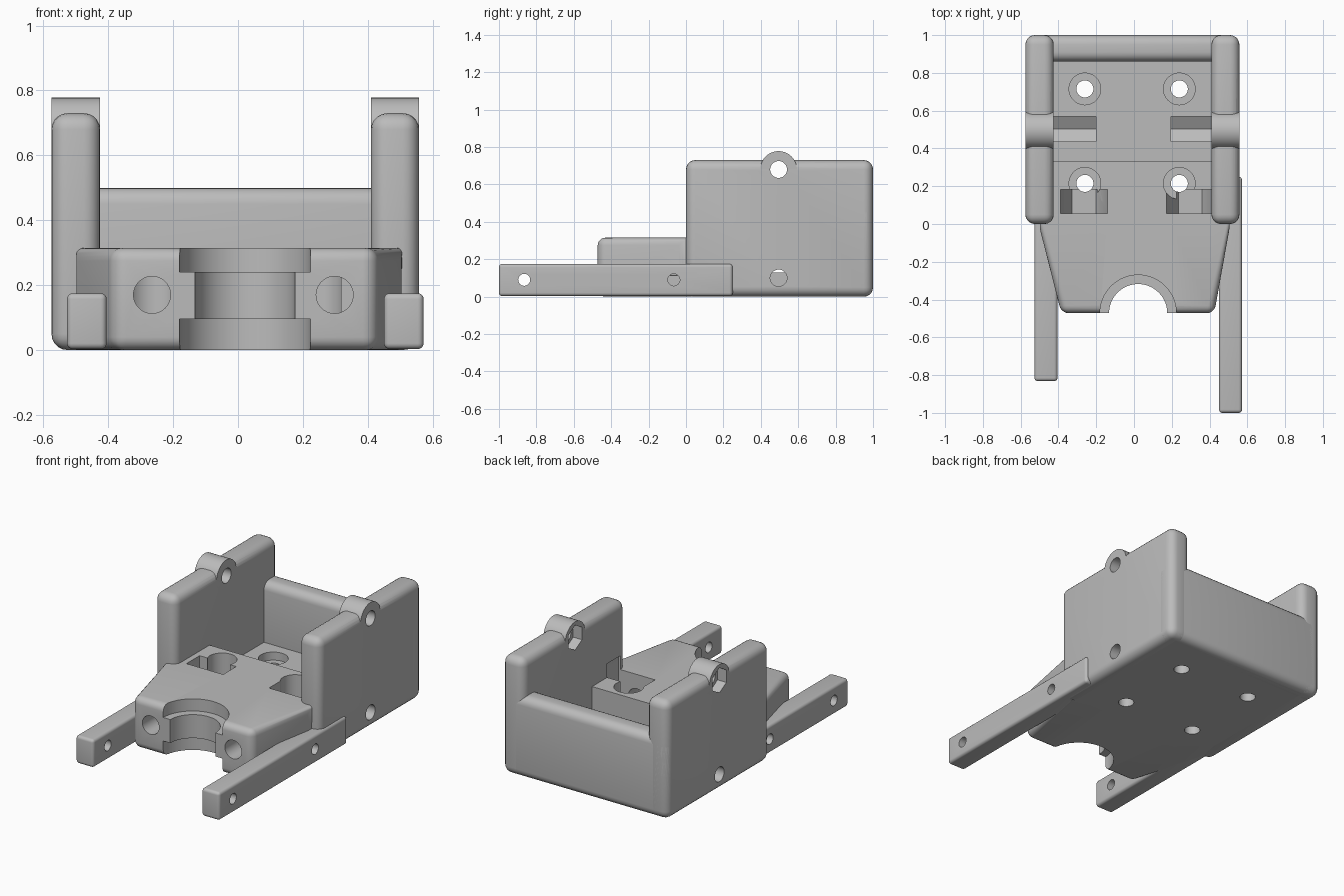
import bpy, bmesh, math

if "Cube" in bpy.data.objects:
    bpy.data.objects.remove(bpy.data.objects["Cube"], do_unlink=True)

GREY = (0.5, 0.5, 0.5, 1.0)
mat = bpy.data.materials.new("plain_grey")
mat.use_nodes = True
mat.diffuse_color = GREY
mat.node_tree.nodes["Principled BSDF"].inputs["Base Color"].default_value = GREY

PLACE = {
    "x": lambda a, b, t: (t, a, b),
    "y": lambda a, b, t: (a, t, b),
    "z": lambda a, b, t: (a, b, t),
}
parts, cutters = [], []


def prism(name, outline, axis, lo, hi, bevel=0, sharp=None, store=parts):
    """Extrude an outline along an axis and round its edges."""
    bm = bmesh.new()
    rings = [[bm.verts.new(PLACE[axis](a, b, t)) for a, b in outline] for t in (lo, hi)]
    for ring in rings:
        bm.faces.new(ring)
    n = len(outline)
    for i in range(n):
        j = (i + 1) % n
        bm.faces.new((rings[0][i], rings[0][j], rings[1][j], rings[1][i]))
    bmesh.ops.recalc_face_normals(bm, faces=bm.faces)
    if bevel:
        edges = [e for e in bm.edges
                 if not (sharp and sharp((e.verts[0].co + e.verts[1].co) / 2))]
        bmesh.ops.bevel(bm, geom=edges, offset=bevel, segments=5, profile=0.5,
                        affect="EDGES", clamp_overlap=True)
    mesh = bpy.data.meshes.new(name)
    bm.to_mesh(mesh)
    bm.free()
    mesh.materials.append(mat)
    obj = bpy.data.objects.new(name, mesh)
    bpy.context.scene.collection.objects.link(obj)
    store.append(obj)
    return obj


def box(name, x, y, z, bevel=0, **kw):
    outline = [(x[0], y[0]), (x[1], y[0]), (x[1], y[1]), (x[0], y[1])]
    return prism(name, outline, "z", z[0], z[1], bevel, **kw)


def circle(a, b, r, n=40, turn=0.0):
    steps = [turn + math.tau * i / n for i in range(n)]
    return [(a + r * math.cos(s), b + r * math.sin(s)) for s in steps]


def hole(a, b, r, axis, lo, hi, n=40, turn=0.0):
    prism("cutter", circle(a, b, r, n, turn), axis, lo, hi, store=cutters)


def pocket(x, y, z):
    box("cutter", x, y, z, store=cutters)


# Tray: floor, side walls, back wall
box("floor", (-0.5, 0.48), (0.06, 0.95), (0, 0.13))
WALLS = {"right": (-0.575, -0.425), "left": (0.41, 0.558)}
for side, x in WALLS.items():
    box(side + "_wall", x, (0, 1), (0, 0.73), 0.05)
    prism(side + "_pivot_lug", circle(0.495, 0.68, 0.098, 64), "x", *x)
box("back_wall", (-0.575, 0.558), (0.86, 1), (0, 0.5), 0.05)

# Tapered front block, kept sharp at its rear
block = [(-0.385, -0.472), (0.425, -0.472), (0.51, 0), (0.43, 0.33), (-0.44, 0.33), (-0.505, 0)]
prism("front_block", block, "z", 0, 0.315, 0.04, sharp=lambda c: c.y > 0.1)

# Arms of unequal length
box("right_arm", (-0.527, -0.405), (-0.832, 0.25), (0.003, 0.175), 0.018)
box("left_arm", (0.45, 0.572), (-1, 0.25), (0.003, 0.175), 0.018)

# Round neck socket with a narrower middle ring
hole(0.022, -0.472, 0.202, "z", -0.1, 0.095, 64)
hole(0.022, -0.472, 0.154, "z", 0.05, 0.28, 64)
hole(0.022, -0.472, 0.202, "z", 0.24, 0.5, 64)

# Clamp screw holes and their nut slots
for x in (-0.265, 0.298):
    hole(x, 0.17, 0.057, "y", -0.6, 0.1)
    hole(x, 0.17, 0.125, "y", 0.055, 0.183, 6)
    pocket((x - 0.125, x + 0.125), (0.055, 0.183), (0.17, 0.4))

# Mounting screws through the floor, with counterbores
for x in (-0.26, 0.24):
    for y in (0.215, 0.715):
        hole(x, y, 0.045, "z", -0.1, 0.3)
        hole(x, y, 0.084, "z", 0.08, 0.45)

# Cross holes in lugs, walls and arms
for x in WALLS.values():
    hole(0.495, 0.68, 0.045, "x", x[0] - 0.1, x[1] + 0.1)
    hole(0.495, 0.68, 0.077, "x", x[0] - 0.1, x[0] + 0.06, 6, math.pi / 6)
for x in ((-0.7, -0.3), (0.3, 0.7)):
    hole(0.495, 0.1, 0.045, "x", *x)
    hole(-0.065, 0.09, 0.032, "x", *x)
hole(-0.69, 0.09, 0.032, "x", -0.7, -0.3)
hole(-0.865, 0.09, 0.032, "x", 0.3, 0.7)

# V-bottomed nut grooves in the floor
for lo, hi in ((-0.427, -0.2), (0.197, 0.412)):
    hole(0.503, 0.1, 0.077, "x", lo, hi, 6, math.pi / 6)
    pocket((lo, hi), (0.436, 0.57), (0.1, 0.2))


def bounds(obj):
    pts = [v.co for v in obj.data.vertices]
    return [(min(p[i] for p in pts), max(p[i] for p in pts)) for i in range(3)]


def touching(a, b):
    return all(p[0] < q[1] and q[0] < p[1] for p, q in zip(bounds(a), bounds(b)))


# Cut every part, then tidy up
for part in parts:
    for cutter in cutters:
        if touching(part, cutter):
            mod = part.modifiers.new("cut", "BOOLEAN")
            mod.operation = "DIFFERENCE"
            mod.solver = "EXACT"
            mod.object = cutter
bpy.context.view_layer.update()
graph = bpy.context.evaluated_depsgraph_get()
for part in parts:
    mesh = bpy.data.meshes.new_from_object(part.evaluated_get(graph))
    part.modifiers.clear()
    part.data = mesh
for cutter in cutters:
    bpy.data.objects.remove(cutter, do_unlink=True)

bpy.ops.object.select_all(action="DESELECT")
for part in parts:
    part.select_set(True)
bpy.context.view_layer.objects.active = parts[0]
bpy.ops.object.shade_smooth_by_angle(angle=math.radians(30))
